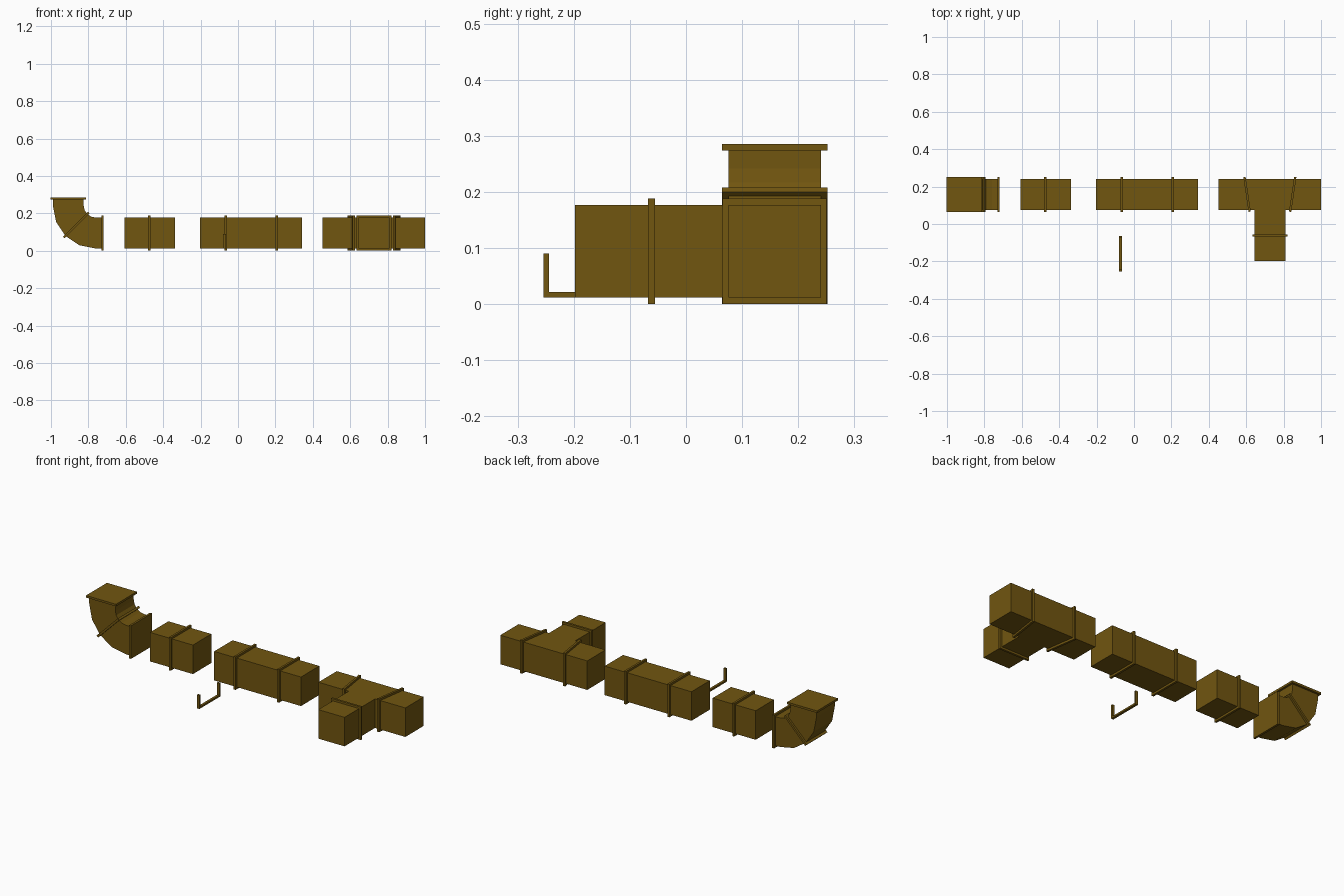
import bpy, bmesh
from math import sin, cos, pi, atan2
from mathutils import Matrix, Vector

if "Cube" in bpy.data.objects:
    bpy.data.objects.remove(bpy.data.objects["Cube"])

mat = bpy.data.materials.new("bronze_sheet")
mat.diffuse_color = (0.165, 0.092, 0.005, 1)
mat.use_nodes = True
mat.node_tree.nodes["Principled BSDF"].inputs["Base Color"].default_value = mat.diffuse_color

YC, ZC = 0.1585, 0.0945      # duct centre line
D, F, T = 0.165, 0.188, 0.012  # duct size, flange size, flange thickness


def finish(name, bm):
    bmesh.ops.recalc_face_normals(bm, faces=bm.faces)
    me = bpy.data.meshes.new(name)
    bm.to_mesh(me)
    bm.free()
    me.materials.append(mat)
    ob = bpy.data.objects.new(name, me)
    bpy.context.collection.objects.link(ob)
    return ob


def box(name, centre, size, angle=0, axis='Z'):
    bm = bmesh.new()
    m = (Matrix.Translation(centre) @ Matrix.Rotation(angle, 4, axis)
         @ Matrix.Diagonal((*size, 1)))
    bmesh.ops.create_cube(bm, size=1, matrix=m)
    return finish(name, bm)


def prism(name, points, direction):
    bm = bmesh.new()
    face = bm.faces.new([bm.verts.new(p) for p in points])
    ext = bmesh.ops.extrude_face_region(bm, geom=[face], use_keep_orig=True)
    verts = [g for g in ext['geom'] if isinstance(g, bmesh.types.BMVert)]
    bmesh.ops.translate(bm, verts=verts, vec=Vector(direction))
    return finish(name, bm)


# Straight ducts with cross flanges
for name, x0, x1, flanges in (("short_duct", -0.607, -0.337, [-0.474]),
                              ("long_duct", -0.203, 0.343, [-0.066, 0.207])):
    box(name, ((x0 + x1) / 2, YC, ZC), (x1 - x0, D, D))
    for i, x in enumerate(flanges):
        box(f"{name}_flange_{i + 1}", (x, YC, ZC), (T, F, F))

# Elbow: four-segment bend swept as a side profile
cx, cz, r = -0.76, 0.242, 0.065
arc = [pi + i * pi / 8 for i in range(5)]
outer = [(cx + (r + D) * cos(a), cz + (r + D) * sin(a)) for a in arc]
inner = [(cx + r * cos(a), cz + r * sin(a)) for a in reversed(arc)]
xe, ze = -0.725, 0.28
prof = ([(cx - r - D, ze)] + outer + [(xe, cz - r - D), (xe, cz - r)]
        + inner + [(cx - r, ze)])
prism("elbow_duct", [(x, YC - D / 2, z) for x, z in prof], (0, D, 0))
box("elbow_top_flange", (cx - r - D / 2, YC, ze), (F, F, T))
box("elbow_end_flange", (xe, YC, ZC), (T, F, F))
rm = (r + D / 2) * cos(pi / 4)
box("elbow_mid_flange", (cx - rm, YC, cz - rm), (T, F, F), pi / 4, 'Y')

# Tee: plan outline extruded upward
xm, h = 0.7265, D / 2
plan = [(0.453, YC - h), (xm - h, YC - h), (xm - h, -0.198), (xm + h, -0.198),
        (xm + h, YC - h), (1.0, YC - h), (1.0, YC + h), (0.453, YC + h)]
prism("tee_duct", [(x, y, ZC - h) for x, y in plan], (0, 0, D))
box("tee_branch_flange", (xm, -0.0615, ZC), (F, T, F))
for side, label in ((-1, "left"), (1, "right")):
    box(f"tee_{label}_flange", (xm + side * 0.122, YC, ZC), (T, F, F),
        -side * atan2(0.028, F))

# U-shaped hanger bracket
u = [(-0.254, 0.09), (-0.254, 0.012), (-0.065, 0.012), (-0.065, 0.09),
     (-0.0745, 0.09), (-0.0745, 0.022), (-0.2445, 0.022), (-0.2445, 0.09)]
prism("hanger_bracket", [(-0.079, y, z) for y, z in u], (0.014, 0, 0))
